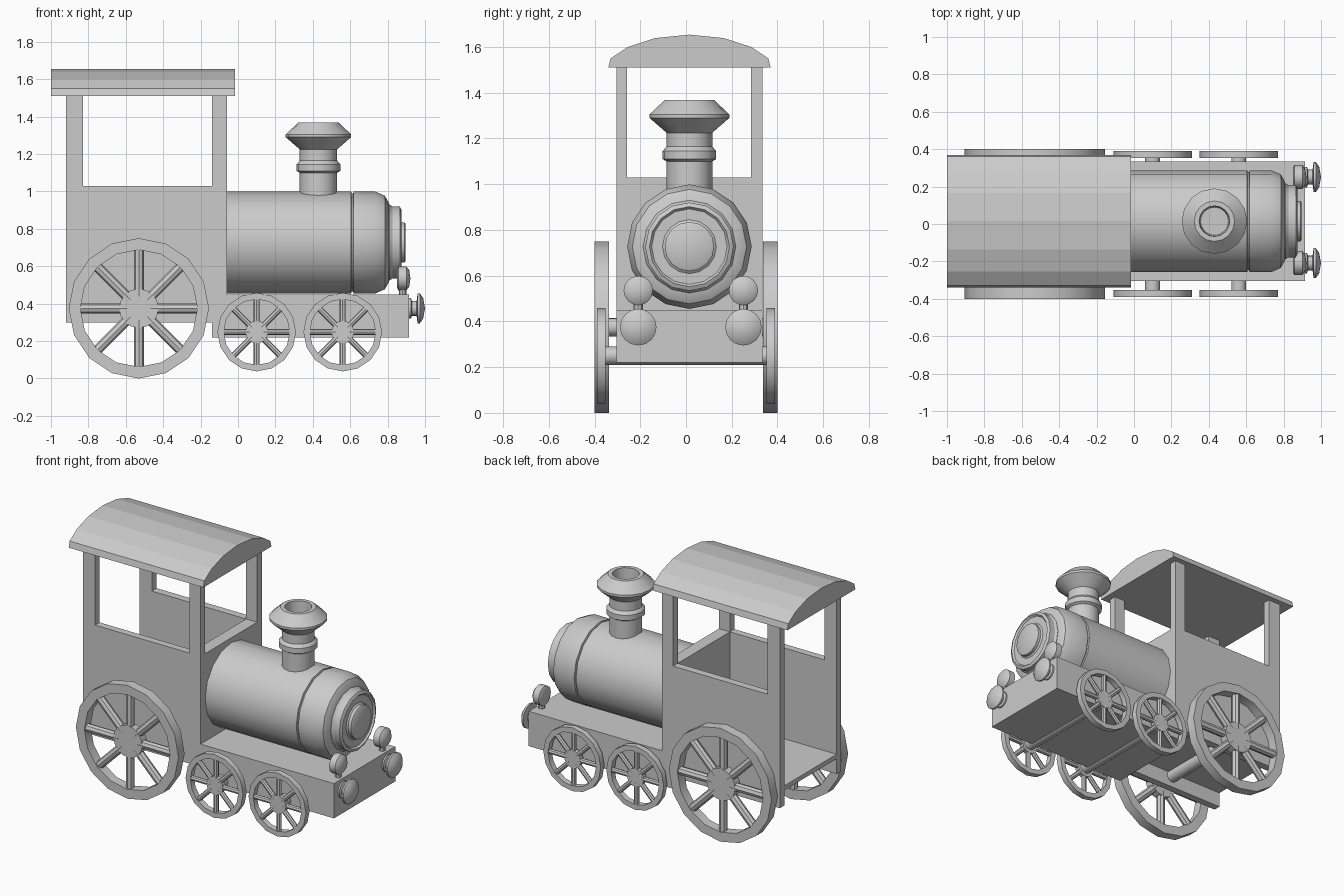
import bpy, bmesh
from math import pi, cos, sin
from mathutils import Matrix, Vector

if "Cube" in bpy.data.objects:
    bpy.data.objects.remove(bpy.data.objects["Cube"])

CY = 0.015  # body centre line in y


def finish(name, bm, smooth=False):
    bmesh.ops.recalc_face_normals(bm, faces=bm.faces)
    me = bpy.data.meshes.new(name)
    bm.to_mesh(me)
    bm.free()
    ob = bpy.data.objects.new(name, me)
    bpy.context.collection.objects.link(ob)
    if smooth:
        bpy.ops.object.select_all(action='DESELECT')
        ob.select_set(True)
        bpy.context.view_layer.objects.active = ob
        bpy.ops.object.shade_smooth_by_angle(angle=0.56)
    return ob


def prism(name, pts, axis, a, b):
    """Extrude a 2D outline along x (outline in y,z) or y (outline in x,z)."""
    bm = bmesh.new()
    put = (lambda p: (a, p[0], p[1])) if axis == 'x' else (lambda p: (p[0], a, p[1]))
    face = bm.faces.new([bm.verts.new(put(p)) for p in pts])
    ext = bmesh.ops.extrude_face_region(bm, geom=[face])
    move = Vector((b - a, 0, 0)) if axis == 'x' else Vector((0, b - a, 0))
    bmesh.ops.translate(bm, vec=move, verts=[v for v in ext['geom'] if isinstance(v, bmesh.types.BMVert)])
    return finish(name, bm)


def box(name, x0, x1, y0, y1, z0, z1):
    return prism(name, [(x0, z0), (x1, z0), (x1, z1), (x0, z1)], 'y', y0, y1)


ROT = {'x': Matrix.Rotation(pi / 2, 4, 'Y'), 'y': Matrix.Rotation(-pi / 2, 4, 'X'), 'z': Matrix()}


def revolve(bm, profile, axis, loc, n=16, closed=False):
    """Lathe (radius, height) pairs about an axis through loc."""
    m = Matrix.Translation(loc) @ ROT[axis]
    rings = []
    for r, h in profile:
        if r == 0:
            rings.append([bm.verts.new(m @ Vector((0, 0, h)))] * n)
        else:
            rings.append([bm.verts.new(m @ Vector((r * cos(2 * pi * i / n), r * sin(2 * pi * i / n), h)))
                          for i in range(n)])
    pairs = list(zip(rings, rings[1:])) + ([(rings[-1], rings[0])] if closed else [])
    for p, q in pairs:
        for i in range(n):
            j = (i + 1) % n
            bm.faces.new(list(dict.fromkeys((p[i], p[j], q[j], q[i]))))


def lathe(name, profile, axis, loc, n=16):
    bm = bmesh.new()
    revolve(bm, profile, axis, loc, n)
    return finish(name, bm, True)


def wheel(name, x, z, r, rim, hub, spoke, y0, y1):
    bm = bmesh.new()
    mid = (y0 + y1) / 2
    revolve(bm, [(r, y0), (r, y1), (r - rim, y1), (r - rim, y0)], 'y', (x, 0, z), 16, True)
    d = (y1 - y0) * 0.1
    revolve(bm, [(0, y0 + d), (hub, y0 + d), (hub, y1 - d), (0, y1 - d)], 'y', (x, 0, z), 16)
    length = r - rim * 0.5 - hub * 0.6
    for k in range(8):
        a = k * pi / 4
        m = (Matrix.Translation((x, mid, z)) @ Matrix.Rotation(a, 4, 'Y')
             @ Matrix.Translation((0, 0, hub * 0.6 + length / 2)))
        bmesh.ops.create_cone(bm, cap_ends=True, segments=8, radius1=spoke, radius2=spoke,
                              depth=length, matrix=m)
    return finish(name, bm, True)


# Cab: side walls with open windows, front wall, floor, arched roof
side = [(-0.92, 0.30), (-0.06, 0.30), (-0.06, 1.51), (-0.14, 1.51), (-0.14, 1.03),
        (-0.83, 1.03), (-0.83, 1.51), (-0.92, 1.51)]
prism("cab_side_right", side, 'y', -0.305, -0.258)
prism("cab_side_left", side, 'y', 0.285, 0.335)
box("cab_front_wall", -0.14, -0.06, -0.258, 0.285, 0.30, 1.03)
box("cab_floor", -0.92, -0.14, -0.258, 0.285, 0.40, 0.43)
half = [(0.355, 1.51), (0.345, 1.55), (0.27, 1.60), (0.15, 1.639)]
roof = [(CY + y, z) for y, z in half] + [(CY, 1.654)] + [(CY - y, z) for y, z in reversed(half)]
prism("cab_roof", roof, 'x', -1.0, -0.015)

# Chassis
box("chassis", -0.14, 0.915, -0.305, 0.335, 0.22, 0.45)

# Boiler with stepped front door
lathe("boiler", [(0, -0.06), (0.272, -0.06), (0.272, 0.605), (0.262, 0.608), (0.262, 0.615),
                 (0.272, 0.618), (0.272, 0.735), (0.25, 0.785), (0.21, 0.808), (0, 0.808)],
      'x', (0, CY, 0.727))
lathe("boiler_door", [(0, 0.79), (0.195, 0.79), (0.203, 0.81), (0.193, 0.825), (0.193, 0.865),
                      (0.175, 0.874), (0.165, 0.862), (0.118, 0.862), (0.108, 0.87),
                      (0.108, 0.89), (0.098, 0.896), (0, 0.896)], 'x', (0, CY, 0.727))

# Funnel, hollow at the top
lathe("funnel", [(0, 0.95), (0.1, 0.95), (0.1, 1.10), (0.117, 1.11), (0.117, 1.145), (0.1, 1.165),
                 (0.1, 1.225), (0.175, 1.29), (0.175, 1.305), (0.108, 1.368), (0.082, 1.368),
                 (0.075, 1.25), (0, 1.25)], 'z', (0.43, CY, 0))

# Lamps and buffers, mirrored pairs
for s, label in ((-1, "right"), (1, "left")):
    y = 0.021 + s * 0.23
    lathe(f"lamp_{label}", [(0, 0.85), (0.048, 0.85), (0.064, 0.857), (0.064, 0.9), (0.045, 0.915),
                            (0, 0.922)], 'x', (0, y, 0.535))
    lathe(f"lamp_foot_{label}", [(0, 0.44), (0.02, 0.44), (0.02, 0.5), (0, 0.5)], 'z', (0.88, y, 0), 8)
    lathe(f"buffer_{label}", [(0, 0.9), (0.055, 0.9), (0.055, 0.925), (0.04, 0.93), (0.04, 0.955),
                              (0.08, 0.96), (0.08, 0.972), (0.055, 0.99), (0, 1.0)],
          'x', (0, y, 0.375))

# Wheels on both sides, with through axles
for s, label in ((-1, "right"), (1, "left")):
    a, b = sorted((s * 0.336, s * 0.40))
    wheel(f"big_wheel_{label}", -0.53, 0.375, 0.375, 0.062, 0.105, 0.027, a, b)
    a, b = sorted((s * 0.352, s * 0.39))
    for x, pos in ((0.10, "middle"), (0.56, "front")):
        wheel(f"small_wheel_{pos}_{label}", x, 0.248, 0.21, 0.034, 0.06, 0.016, a, b)
for x, z, pos in ((-0.53, 0.375, "rear"), (0.10, 0.25, "middle"), (0.56, 0.25, "front")):
    lathe(f"axle_{pos}", [(0, -0.37), (0.04, -0.37), (0.04, 0.37), (0, 0.37)], 'y', (x, 0, z), 16)
